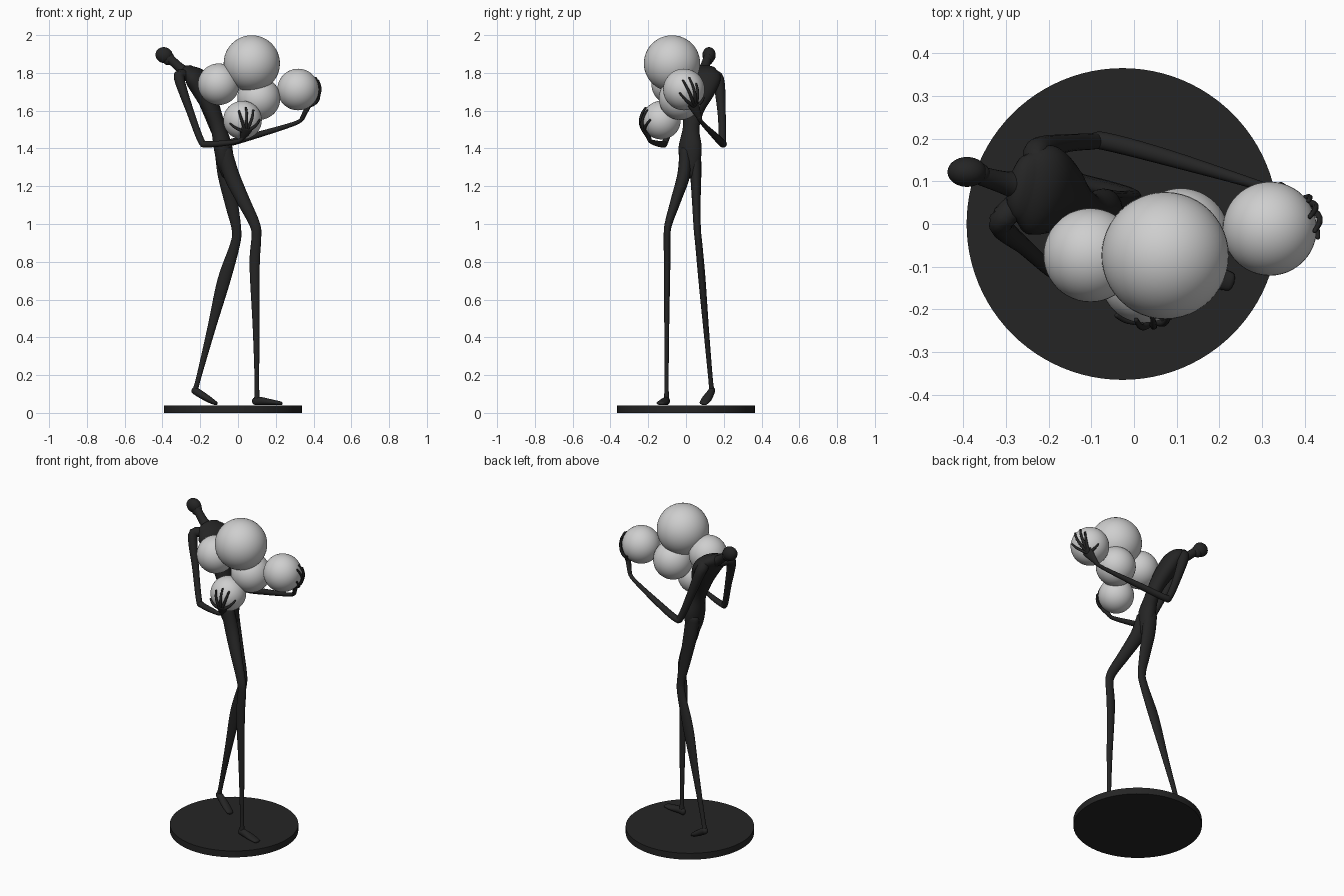
import bpy, bmesh, math
from mathutils import Vector

if "Cube" in bpy.data.objects:
    bpy.data.objects.remove(bpy.data.objects["Cube"])


def material(name, value):
    m = bpy.data.materials.new(name)
    m.use_nodes = True
    colour = (value, value, value, 1)
    m.diffuse_color = colour
    m.node_tree.nodes["Principled BSDF"].inputs["Base Color"].default_value = colour
    return m


black = material("black bronze", 0.018)
pale = material("pale grey", 0.62)


def finish(bm, name, mat):
    bmesh.ops.recalc_face_normals(bm, faces=bm.faces)
    mesh = bpy.data.meshes.new(name)
    bm.to_mesh(mesh)
    bm.free()
    mesh.materials.append(mat)
    ob = bpy.data.objects.new(name, mesh)
    bpy.context.collection.objects.link(ob)
    bpy.ops.object.select_all(action="DESELECT")
    ob.select_set(True)
    bpy.context.view_layer.objects.active = ob
    bpy.ops.object.shade_smooth_by_angle(angle=math.radians(50))
    return ob


def spline(rows, steps):
    """Catmull-Rom through rows of (x, y, z, half width, half depth)."""
    rows = [Vector(r) for r in rows]
    rows = [rows[0]] + rows + [rows[-1]]
    out = []
    for a, b, c, d in zip(rows, rows[1:], rows[2:], rows[3:]):
        for i in range(steps):
            t = i / steps
            out.append((b * 2 + (c - a) * t + (a * 2 - b * 5 + c * 4 - d) * t ** 2
                        + (b * 3 - a - c * 3 + d) * t ** 3) / 2)
    return out + [rows[-1]]


def loft(name, rows, side=(0, 1, 0), sides=16, steps=5):
    """Elliptical tube with rounded ends; half width lies along side."""
    path = spline(rows, steps)
    pos = [Vector(p[:3]) for p in path]
    n = len(pos)
    rings = []
    for i, p in enumerate(path):
        tan = (pos[min(i + 1, n - 1)] - pos[max(i - 1, 0)]).normalized()
        rings.append((pos[i], tan, p[3], p[4]))
    for end, sign in ((0, -1), (-1, 1)):
        c, tan, w, d = rings[end]
        r = min(w, d)
        cap = [(c + tan * sign * r * math.sin(a), tan, w * math.cos(a), d * math.cos(a))
               for a in (0.5, 1.0, 1.4)]
        rings = rings + cap if sign > 0 else cap[::-1] + rings
    bm = bmesh.new()
    loops = []
    for c, tan, w, d in rings:
        s = Vector(side)
        s = (s - tan * s.dot(tan)).normalized()
        u = tan.cross(s)
        loops.append([bm.verts.new(c + s * w * math.cos(k * math.tau / sides)
                                   + u * d * math.sin(k * math.tau / sides))
                      for k in range(sides)])
    for a, b in zip(loops, loops[1:]):
        for k in range(sides):
            j = (k + 1) % sides
            bm.faces.new((a[k], a[j], b[j], b[k]))
    bm.faces.new(loops[0])
    bm.faces.new(loops[-1])
    return finish(bm, name, black)


def ball(name, centre, scale, mat, tilt=0):
    bm = bmesh.new()
    bmesh.ops.create_uvsphere(bm, u_segments=48, v_segments=24, radius=1)
    ob = finish(bm, name, mat)
    ob.location, ob.scale = centre, scale
    ob.rotation_euler.y = tilt
    return ob


# Round base
bm = bmesh.new()
bmesh.ops.create_cone(bm, cap_ends=True, segments=96, radius1=0.365, radius2=0.365, depth=0.04)
finish(bm, "base", black).location = (-0.027, 0, 0.02)

# Carried spheres
big, back, middle, low, far = [
    ((0.073, -0.074, 1.85), 0.149), ((-0.102, -0.073, 1.74), 0.11),
    ((0.11, -0.03, 1.665), 0.114), ((0.024, -0.13, 1.55), 0.102),
    ((0.318, -0.011, 1.712), 0.11)]
for label, (c, r) in dict(top=big, back=back, middle=middle, low=low, front=far).items():
    ball(label + "_sphere", c, (r, r, r), pale)

# Torso, twisted slightly so the left shoulder leads
loft("torso", [
    (-.06, .022, 1.27, .03, .03), (-.07, .022, 1.33, .055, .042),
    (-.08, .022, 1.41, .062, .048), (-.105, .027, 1.51, .044, .04),
    (-.14, .04, 1.61, .06, .045), (-.18, .065, 1.70, .09, .055),
    (-.22, .08, 1.77, .108, .056), (-.26, .088, 1.805, .08, .036)],
    side=(.32, 1, 0), sides=24)

# Neck and thrown-back head
loft("neck", [(-.25, .085, 1.79, .04, .036), (-.305, .097, 1.825, .027, .026),
              (-.365, .115, 1.88, .022, .024)])
ball("skull", (-.391, .122, 1.894), (.046, .035, .042), black, .3)
ball("jaw", (-.368, .118, 1.874), (.03, .026, .034), black, .6)

# Arms
loft("left_arm", [
    (-.225, .13, 1.785, .03, .03), (-.225, .17, 1.765, .032, .032),
    (-.165, .188, 1.6, .022, .024), (-.1, .193, 1.445, .019, .02),
    (-.065, .193, 1.427, .021, .019), (.08, .155, 1.465, .019, .017),
    (.3, .088, 1.532, .011, .011), (.345, .068, 1.565, .014, .011)])
loft("right_arm", [
    (-.28, .04, 1.785, .03, .03), (-.312, -.002, 1.775, .028, .028),
    (-.255, -.055, 1.6, .019, .02), (-.195, -.108, 1.44, .016, .018),
    (-.165, -.122, 1.423, .018, .017), (-.08, -.155, 1.427, .016, .015),
    (.005, -.19, 1.44, .011, .011), (.028, -.198, 1.465, .014, .011)])


# Hands, with fingers spread around a sphere
def hand(name, sphere, wrist, palm, tips):
    c, r = Vector(sphere[0]), sphere[1] + 0.006
    palm = Vector(palm).normalized()
    centre = c + palm * r
    up = (centre - Vector(wrist)).normalized()
    loft(name + "_palm", [(*wrist, .013, .012), (*(centre - up * .01), .027, .012),
                          (*(centre + up * .016), .03, .01)], side=palm.cross(up))
    for i, tip in enumerate(tips):
        tip = Vector(tip).normalized()
        rows = []
        for k in range(5):
            t = k / 4
            lift = r + .004 * math.sin(math.pi * t)
            size = .0105 - .005 * t
            rows.append((*(c + palm.slerp(tip, t) * lift), size, size)
                        if hasattr(palm, "slerp") else None)
        loft(f"{name}_finger_{i + 1}", rows, side=palm.cross(tip), sides=8, steps=2)


hand("left_hand", far, (.34, .072, 1.56), (.055, .055, -.09),
     [(.03, .12, -.05), (.09, .065, .03), (.1, .03, .065), (.11, -.005, .05), (.11, -.02, -.02)])
hand("right_hand", low, (.024, -.195, 1.455), (.015, -.08, -.055),
     [(-.065, -.085, -.02), (-.02, -.1, .05), (.02, -.09, .07), (.06, -.08, .055), (.09, -.06, 0)])

# Legs
loft("right_leg", [
    (-.07, -.005, 1.38, .03, .04), (-.035, -.012, 1.26, .034, .042),
    (.025, -.052, 1.13, .028, .035), (.088, -.093, 1.0, .02, .028),
    (.097, -.1, .93, .018, .026), (.088, -.1, .78, .017, .027),
    (.096, -.102, .45, .013, .018), (.1, -.103, .16, .011, .012),
    (.1, -.103, .07, .014, .015)])
loft("left_leg", [
    (-.08, .05, 1.38, .03, .042), (-.065, .052, 1.26, .029, .042),
    (-.033, .055, 1.1, .022, .034), (-.008, .06, .97, .019, .025),
    (-.016, .068, .89, .019, .026), (-.075, .085, .7, .019, .034),
    (-.14, .106, .45, .015, .022), (-.21, .13, .18, .012, .013),
    (-.228, .137, .115, .015, .016)])

# Feet: the front one flat, the rear one on its toes
loft("right_foot", [(.09, -.1, .062, .016, .02), (.12, -.108, .063, .02, .021),
                    (.18, -.122, .056, .027, .015), (.225, -.135, .051, .022, .01)])
loft("left_foot", [(-.228, .137, .118, .018, .02), (-.2, .127, .1, .021, .02),
                   (-.155, .108, .072, .026, .017), (-.12, .092, .052, .022, .011)])
